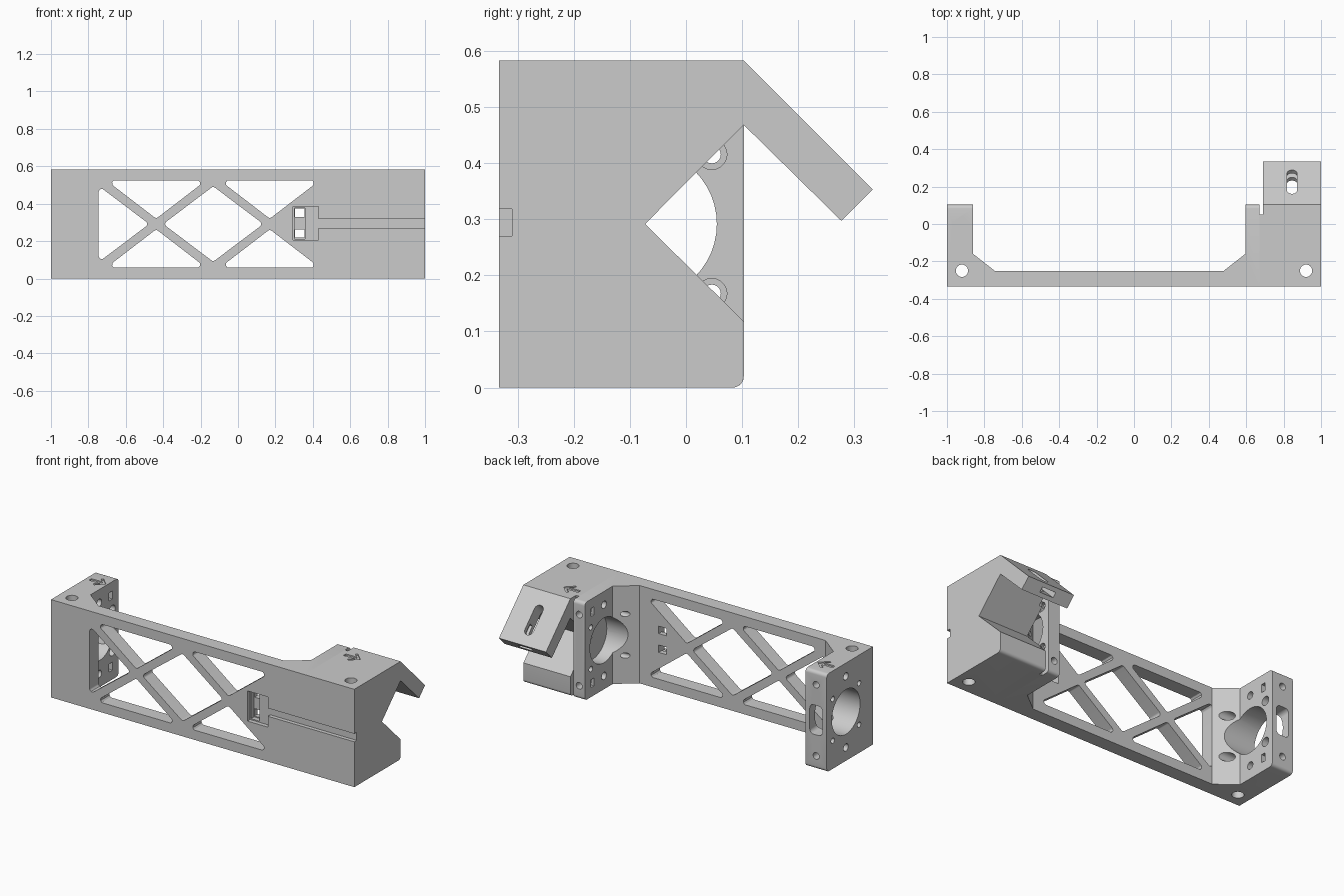
import bpy, bmesh, math
from mathutils import Matrix, Vector

if "Cube" in bpy.data.objects:
    bpy.data.objects.remove(bpy.data.objects["Cube"])

MID = 0.2915            # height of the bore axis
TOP = 2 * MID
AXIS_Y = -0.078         # depth of the bore axis
FRONT, BACK = -0.333, 0.103

grey = bpy.data.materials.new("plain grey")
grey.use_nodes = True
grey.diffuse_color = (0.6, 0.6, 0.6, 1)
grey.node_tree.nodes["Principled BSDF"].inputs["Base Color"].default_value = (0.6, 0.6, 0.6, 1)


def prism(bm, pts, axis, a, b, matrix=Matrix()):
    """Extrude a 2D outline along an axis from a to b."""
    place = {"x": lambda u, v, t: (t, u, v),
             "y": lambda u, v, t: (u, t, v),
             "z": lambda u, v, t: (u, v, t)}[axis]
    low, high = [[bm.verts.new(matrix @ Vector(place(u, v, t))) for u, v in pts]
                 for t in (a, b)]
    bm.faces.new(low)
    bm.faces.new(high)
    n = len(pts)
    for i in range(n):
        j = (i + 1) % n
        bm.faces.new((low[i], low[j], high[j], high[i]))


def circle(u, v, r, n=32):
    return [(u + r * math.cos(math.tau * i / n), v + r * math.sin(math.tau * i / n))
            for i in range(n)]


def rect(u0, u1, v0, v1):
    return [(u0, v0), (u1, v0), (u1, v1), (u0, v1)]


def rounded(pts, r, n=6):
    """Replace each corner of a convex outline with an arc."""
    out = []
    for i, p in enumerate(pts):
        p = Vector(p)
        d0 = (Vector(pts[i - 1]) - p).normalized()
        d1 = (Vector(pts[(i + 1) % len(pts)]) - p).normalized()
        half = d0.angle(d1) / 2
        c = p + (d0 + d1).normalized() * (r / math.sin(half))
        s = p + d0 * (r / math.tan(half)) - c
        e = p + d1 * (r / math.tan(half)) - c
        for k in range(n + 1):
            out.append(tuple(c + s.lerp(e, k / n).normalized() * r))
    return out


def make(name, bm):
    bmesh.ops.recalc_face_normals(bm, faces=bm.faces)
    mesh = bpy.data.meshes.new(name)
    bm.to_mesh(mesh)
    bm.free()
    ob = bpy.data.objects.new(name, mesh)
    bpy.context.collection.objects.link(ob)
    mesh.materials.append(grey)
    return ob


def carve(ob, cut_bm):
    """Subtract the cutters, apply, and shade."""
    cutter = make(ob.name + "_cutter", cut_bm)
    cutter.hide_render = True
    mod = ob.modifiers.new("cuts", "BOOLEAN")
    mod.object, mod.operation, mod.solver = cutter, "DIFFERENCE", "EXACT"
    mod.use_self = True
    bpy.ops.object.select_all(action="DESELECT")
    bpy.context.view_layer.objects.active = ob
    ob.select_set(True)
    bpy.ops.object.modifier_apply(modifier=mod.name)
    bpy.data.objects.remove(cutter)
    bpy.ops.object.shade_smooth_by_angle(angle=math.radians(30))


def arrow(bm, x):
    """Shallow engraved arrow on the top face."""
    half = [(-0.052, 0.012), (0.02, 0.012), (-0.008, 0.038), (0.004, 0.046), (0.052, 0)]
    pts = half + [(u, -v) for u, v in half[-2::-1]]
    prism(bm, [(x + u, v) for u, v in pts], "z", TOP - 0.008, TOP + 0.05)


def cable_channel(bm):
    prism(bm, rect(0.42, 1.1, 0.27, 0.318), "y", -0.4, -0.31)


# Frame: truss plate with a flange at each end
bm = bmesh.new()
prism(bm, [(-1, FRONT), (0.67, FRONT), (0.67, BACK), (0.595, BACK), (0.595, -0.16),
           (0.48, -0.25), (-0.745, -0.25), (-0.86, -0.16), (-0.86, BACK), (-1, BACK)],
      "z", 0, TOP)
rims = [e for e in bm.edges if all(abs(v.co.y - BACK) < 1e-4 for v in e.verts)
        and abs(e.verts[0].co.z - e.verts[1].co.z) < 1e-4]
bmesh.ops.bevel(bm, geom=rims, offset=0.02, segments=5, profile=0.5, affect="EDGES")
frame = make("truss_frame", bm)

cut = bmesh.new()
# Truss windows
windows = [[(-0.745, 0.495), (-0.745, TOP - 0.495), (-0.475, MID)],
           [(-0.4, MID), (-0.1325, 0.493), (0.135, MID), (-0.1325, TOP - 0.493)]]
for x in (-0.4375, 0.17):
    tri = [(x - 0.267, 0.525), (x, 0.32), (x + 0.267, 0.525)]
    windows += [tri, [(u, TOP - v) for u, v in tri]]
for w in windows:
    prism(cut, rounded(w, 0.016), "y", -0.4, -0.2)
# Connector pocket with two through windows and the cable channel
prism(cut, rect(0.295, 0.43, 0.205, 0.385), "y", -0.4, -0.308)
prism(cut, rect(0.302, 0.358, 0.212, 0.378), "y", -0.4, -0.28)
for z in (0.24, 0.352):
    prism(cut, rect(0.305, 0.355, z - 0.022, z + 0.022), "y", -0.4, -0.2)
cable_channel(cut)
# Main bores, bolt circles, nut pockets and rear screw holes on both flanges
for x0, x1, bore0, bore1, nut0, nut1, xm in (
        (-1.1, -0.5, -0.9, -0.6, -0.95, -0.8, -0.93),
        (0.4, 0.72, 0.645, 0.71, 0.5, 0.642, 0.632)):
    prism(cut, circle(AXIS_Y, MID, 0.133, 48), "x", x0, x1)
    for sz in (-1, 1):
        z = MID + sz * 0.212
        prism(cut, circle(AXIS_Y, z, 0.022, 20), "x", x0, x1)
        prism(cut, rect(0.015, 0.045, z - 0.024, z + 0.024), "x", nut0, nut1)
        prism(cut, circle(xm, z, 0.02, 20), "y", 0.0, 0.2)
        for sy in (-1, 1):
            y, z = AXIS_Y + sy * 0.124, MID + sz * 0.124
            prism(cut, circle(y, z, 0.016, 20), "x", x0, x1)
            prism(cut, circle(y, z, 0.027, 20), "x", bore0, bore1)
# Rear access slot, vertical bolt hole and arrow on the left-hand flange
prism(cut, rounded(rect(-0.972, -0.888, 0.205, 0.38), 0.025), "y", -0.05, 0.2)
prism(cut, circle(-0.92, -0.25, 0.033), "z", -0.1, 0.7)
arrow(cut, -0.922)
carve(frame, cut)

# Clamp block: V-groove body with an angled overhanging arm
bm = bmesh.new()
foot = [(BACK - 0.02 + 0.02 * math.sin(a), 0.02 - 0.02 * math.cos(a))
        for a in (math.pi / 12 * i for i in range(7))]
prism(bm, [(FRONT, 0)] + foot + [(BACK, 0.118), (-0.073, MID), (BACK, 0.468),
                                 (0.277, 0.297), (0.333, 0.353), (BACK, TOP),
                                 (FRONT, TOP)], "x", 0.67, 1)
block = make("clamp_block", bm)

cut = bmesh.new()
prism(cut, rect(0.6, 0.69, 0.05, 0.5), "z", -0.1, 0.8)     # relief slit
prism(cut, circle(0.92, -0.25, 0.033), "z", -0.1, 0.7)     # vertical bolt hole
cable_channel(cut)
arrow(cut, 0.755)
# Arm slot and end pocket, placed in the arm's own tilted frame
arm = Matrix.Translation((0, 0.225, 0.461)) @ Matrix.Rotation(-math.pi / 4, 4, "X")
prism(cut, rounded(rect(0.8175, 0.8725, -0.09, 0.09), 0.027), "z", -0.12, 0.05, arm)
prism(cut, rect(0.8, 0.89, 0.02, 0.3), "z", -0.055, -0.025, arm)
carve(block, cut)
